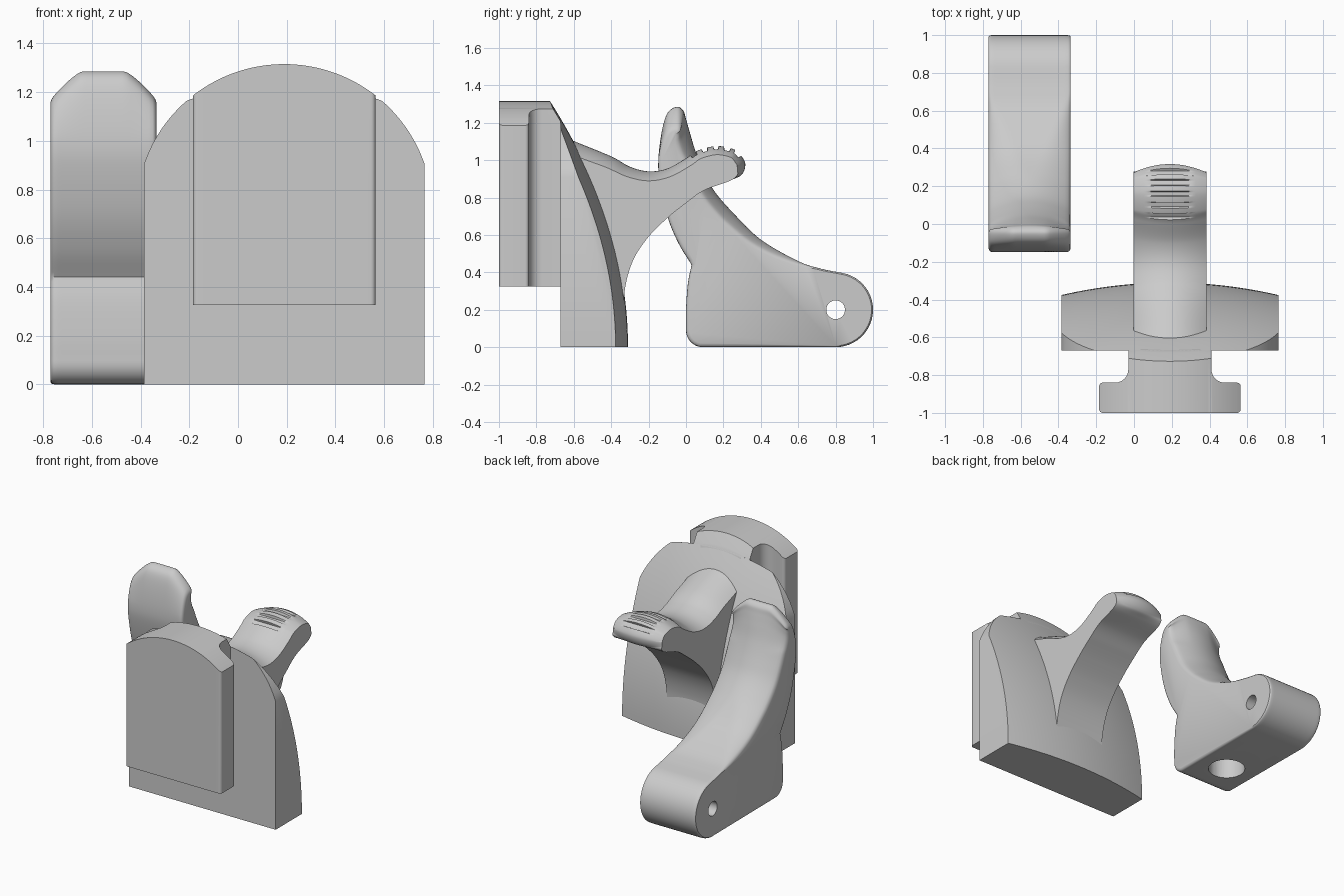
import bpy, bmesh
from math import sqrt, sin, cos, radians
from mathutils import Vector, Matrix

cube = bpy.data.objects.get("Cube")
if cube:
    bpy.data.objects.remove(cube, do_unlink=True)

grey = bpy.data.materials.new("light grey")
grey.use_nodes = True
grey.diffuse_color = (0.6, 0.6, 0.6, 1)
grey.node_tree.nodes["Principled BSDF"].inputs["Base Color"].default_value = (0.6, 0.6, 0.6, 1)


def spline(points, n=6):
    """Smooth curve through (weight, y, z) points."""
    p = [Vector(q) for q in points]
    p = [2 * p[0] - p[1]] + p + [2 * p[-1] - p[-2]]
    out = []
    for a, b, c, d in zip(p, p[1:], p[2:], p[3:]):
        for i in range(n):
            t = i / n
            out.append(0.5 * (2 * b + (c - a) * t + (2 * a - 5 * b + 4 * c - d) * t * t
                              + (3 * b - a - 3 * c + d) * t ** 3))
    return out + [p[-2]]


def arc(y, z, r, start, end, n=14):
    angles = [radians(start + (end - start) * i / n) for i in range(n + 1)]
    return [Vector((0, y + r * cos(a), z + r * sin(a))) for a in angles]


def loft(name, sections):
    """Closed solid through rings with matching point counts."""
    bm = bmesh.new()
    rings = [[bm.verts.new(p) for p in ring] for ring in sections]
    for a, b in zip(rings, rings[1:]):
        for i in range(len(a)):
            j = (i + 1) % len(a)
            bm.faces.new((a[i], a[j], b[j], b[i]))
    bm.faces.new(rings[0])
    bm.faces.new(rings[-1])
    bmesh.ops.recalc_face_normals(bm, faces=bm.faces)
    if bm.calc_volume(signed=True) < 0:
        bmesh.ops.reverse_faces(bm, faces=bm.faces)
    mesh = bpy.data.meshes.new(name)
    bm.to_mesh(mesh)
    bm.free()
    mesh.materials.append(grey)
    obj = bpy.data.objects.new(name, mesh)
    bpy.context.collection.objects.link(obj)
    return obj


def crowned(name, profile, x, half, inset):
    """Side profile lofted across x, each section pulled inward by inset(u, point)."""
    ring = [p for p, q in zip(profile, profile[1:] + profile[:1]) if (p - q).length > 1e-4]
    area = sum(p.y * q.z - q.y * p.z for p, q in zip(ring, ring[1:] + ring[:1]))
    side = 1 if area > 0 else -1
    us = [i / 14 for i in range(14)] + [0.955, 0.98, 1]
    us = [-u for u in reversed(us[1:])] + us
    sections = []
    for u in us:
        section = []
        for i, p in enumerate(ring):
            t = ring[(i + 1) % len(ring)] - ring[i - 1]
            inward = Vector((0, -t.z, t.y)).normalized() * side
            q = p + inward * inset(abs(u), p)
            section.append((x + u * half, q.y, q.z))
        sections.append(section)
    return loft(name, sections)


def drill(target, name, radius, depth, matrix):
    ring = [(p.y, p.z) for p in arc(0, 0, radius, 0, 352.5, 47)]
    cutter = loft(name, [[(a, b, z) for a, b in ring] for z in (-depth / 2, depth / 2)])
    cutter.data.transform(matrix)
    mod = target.modifiers.new(name, 'BOOLEAN')
    mod.operation, mod.object, mod.solver = 'DIFFERENCE', cutter, 'EXACT'
    bpy.context.view_layer.objects.active = target
    bpy.ops.object.modifier_apply(modifier=mod.name)
    bpy.data.objects.remove(cutter, do_unlink=True)


def smooth(obj):
    bpy.ops.object.select_all(action='DESELECT')
    obj.select_set(True)
    bpy.context.view_layer.objects.active = obj
    bpy.ops.object.shade_smooth_by_angle(angle=radians(32))


CX = 0.19   # middle of the domed body
LX = -0.5525  # middle of the lever
FRONT = -0.67  # front plane of the domed body


def dome(x):
    return 0.705 + sqrt(0.61 ** 2 - x * x)


def back(x, z):
    return -0.31 - 0.241 * z * z - 0.2 * x * x


# Domed body with a curved back
sections = []
for i in range(61):
    x = 0.575 * (i / 30 - 1)
    top = min(dome(x), sqrt((-0.31 - 0.2 * x * x - FRONT) / 0.241))
    zs = [top * k / 24 for k in range(25)]
    ring = [(FRONT - 0.0005, 0)] + [(back(x, z), z) for z in zs] + [(FRONT - 0.0005, top)]
    sections.append([(CX + x, y, z) for y, z in ring])
smooth(loft("domed_body", sections))


# T-shaped rail: neck, hollow fillets, then rounded flange
def corner(x):
    return sqrt(max(0, 0.02 ** 2 - max(0, x - 0.355) ** 2))


def rail_section(x, neck):
    a = abs(x)
    zs = [0.325 + (dome(x) - 0.325) * k / 40 for k in range(41)]
    if neck:
        rear = [min(-0.66, back(x, z)) for z in zs]
    elif a < 0.29:
        rear = [-0.77 - sqrt(max(0, 0.07 ** 2 - (a - 0.29) ** 2))] * len(zs)
    else:
        rear = [-0.86 + corner(a)] * len(zs)
    face = -0.98 - corner(a)
    ring = [(face, zs[0])] + list(zip(rear, zs)) + [(face, zs[-1])]
    return [(CX + x, y, z) for y, z in ring]


outer = [0.22 + 0.07 * (1 - cos(radians(15 * k))) for k in range(7)]
outer += [0.31, 0.33] + [0.355 + 0.02 * sin(radians(15 * k)) for k in range(7)]
sections = [rail_section(-x, False) for x in reversed(outer)]
sections += [rail_section(0.22 * (k / 10 - 1), True) for k in range(21)]
sections += [rail_section(x, False) for x in outer]
smooth(loft("rail", sections))

# Thumb arm with a crowned top and flat-bottomed grip grooves
arm_profile = spline([
    (0, -0.66, 1.13), (1.4, -0.595, 1.1), (1.4, -0.4, 1.02), (1.2, -0.3, 0.965),
    (1.1, -0.2, 0.94), (1, -0.1, 0.955), (1, 0, 1.01), (1, 0.06, 1.05), (1, 0.16, 1.075),
    (1, 0.25, 1.06), (1, 0.29, 1.03), (1, 0.317, 0.98), (0.7, 0.3, 0.925), (0, 0.25, 0.897),
    (0, 0.1, 0.84), (0, 0, 0.77), (0, -0.1, 0.69), (0, -0.2, 0.59), (0, -0.28, 0.47),
    (0, -0.325, 0.32), (0, -0.34, 0.12)], 20)
GROOVES = (0.037, 0.097, 0.16, 0.222, 0.28)


def arm_inset(u, p):
    crown = 0.046 * u * u * p.x
    grooved = p.z > 1 and any(abs(p.y - y) < 0.014 for y in GROOVES)
    return max(crown, 0.018) if grooved else crown


smooth(crowned("thumb_arm", arm_profile, CX, 0.1925, arm_inset))

# Separate lever: finger blade, foot and pivot end
blade = spline([
    (0, 0.03, 0.44), (0, -0.04, 0.555), (0, -0.1, 0.7), (0, -0.14, 0.88), (0, -0.148, 1.0),
    (0, -0.13, 1.15), (0, -0.1, 1.25), (0, -0.05, 1.285), (0.25, -0.015, 1.265),
    (0.6, 0, 1.22), (0.9, 0.02, 1.15), (1, 0.05, 1.05), (1, 0.1, 0.93), (1, 0.155, 0.83),
    (1, 0.25, 0.72), (1, 0.4, 0.575), (1, 0.6, 0.46), (0, 0.72, 0.42), (0, 0.835, 0.397)])
foot = arc(0.8, 0.2, 0.2, 78, -90, 24) + arc(0.09, 0.09, 0.09, 270, 180, 8)
foot += spline([(0, 0, 0.1), (0, 0, 0.2), (0, 0.01, 0.34), (0, 0.03, 0.44)])


def lever_inset(u, p):
    flat = min(1, max(0, (p.y - 0.25) / 0.45))
    crown = 0.0
    if flat < 1:
        crown = 0.065 * (1 - flat) * max(0, (u - flat) / (1 - flat)) ** 2 * p.x
    t = max(0, (u - 0.9) / 0.1)
    radius = 0.02 - 0.012 * min(1, max(0, (p.y - 0.2) / 0.5))
    return crown + radius * (1 - sqrt(max(0, 1 - t * t)))


lever = crowned("lever", blade + foot, LX, 0.2175, lever_inset)
# Narrow the tip with sloping shoulders
for v in lever.data.vertices:
    if v.co.z > 1:
        u = abs(v.co.x - LX) / 0.2175
        drop = 0.115 * max(0, (u - 0.4) / 0.6) ** 1.3
        v.co.z = 1 + (v.co.z - 1) * (0.285 - drop) / 0.285

# Pivot hole through the side and spring pocket underneath
drill(lever, "pivot_hole", 0.05, 1, Matrix.Translation((LX, 0.8, 0.2))
      @ Matrix.Rotation(radians(90), 4, 'Y'))
drill(lever, "spring_pocket", 0.12, 0.5, Matrix.Translation((LX, 0.29, 0)))
smooth(lever)
